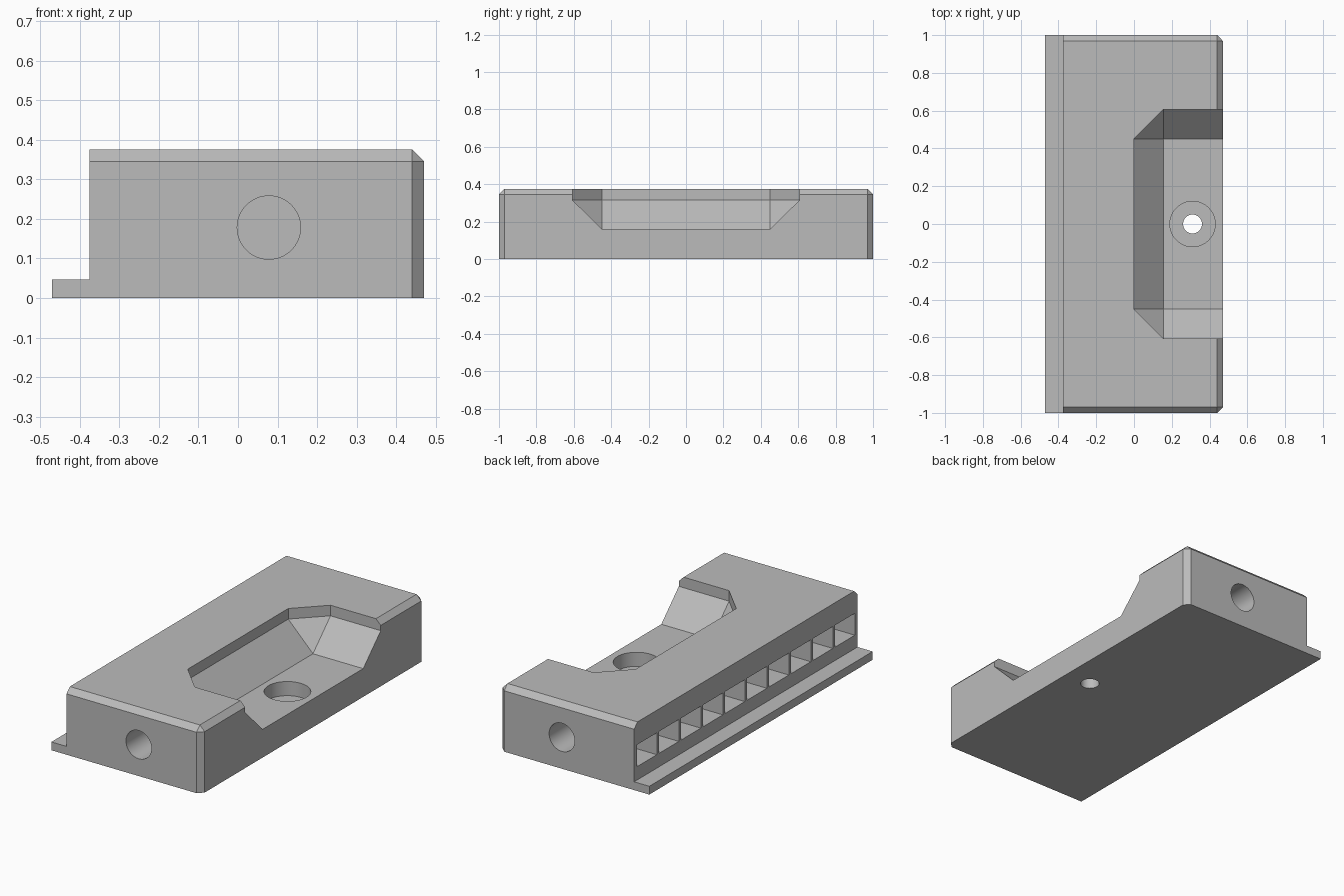
import bpy, bmesh, math
from mathutils import Matrix, Vector

default = bpy.data.objects.get("Cube")
if default:
    bpy.data.objects.remove(default, do_unlink=True)

grey = bpy.data.materials.new("plain grey")
grey.use_nodes = True
colour = (0.5, 0.5, 0.5, 1)
grey.diffuse_color = colour
grey.node_tree.nodes["Principled BSDF"].inputs["Base Color"].default_value = colour


def add_object(name, bm):
    bmesh.ops.recalc_face_normals(bm, faces=bm.faces)
    mesh = bpy.data.meshes.new(name)
    bm.to_mesh(mesh)
    bm.free()
    mesh.materials.append(grey)
    obj = bpy.data.objects.new(name, mesh)
    bpy.context.collection.objects.link(obj)
    return obj


def hull(name, points):
    """Convex solid around points, with its flat sides merged into single faces."""
    bm = bmesh.new()
    for p in points:
        bm.verts.new(p)
    bmesh.ops.convex_hull(bm, input=bm.verts)
    bmesh.ops.dissolve_limit(bm, angle_limit=math.radians(1), verts=bm.verts, edges=bm.edges)
    return add_object(name, bm)


def box(name, low, high):
    return hull(name, [(x, y, z) for x in (low[0], high[0])
                       for y in (low[1], high[1]) for z in (low[2], high[2])])


def cylinder(name, start, end, radius):
    a, b = Vector(start), Vector(end)
    turn = (b - a).to_track_quat('Z', 'Y').to_matrix().to_4x4()
    bm = bmesh.new()
    bmesh.ops.create_cone(bm, cap_ends=True, segments=64, radius1=radius, radius2=radius,
                          depth=(b - a).length,
                          matrix=Matrix.Translation((a + b) / 2) @ turn)
    return add_object(name, bm)


def combine(target, tool, operation='DIFFERENCE'):
    """Apply one boolean and discard the tool."""
    mod = target.modifiers.new("boolean", 'BOOLEAN')
    mod.operation = operation
    mod.solver = 'EXACT'
    mod.object = tool
    graph = bpy.context.evaluated_depsgraph_get()
    target.data = bpy.data.meshes.new_from_object(target.evaluated_get(graph))
    target.modifiers.clear()
    bpy.data.objects.remove(tool, do_unlink=True)


# Main block, chamfered on three top edges and the two right-hand corners
LEFT, RIGHT, HEIGHT, BEVEL = -0.375, 0.47, 0.375, 0.03
points = []
for s in (-1, 1):
    for z in (0, HEIGHT - BEVEL):
        points += [(LEFT, s, z), (RIGHT - BEVEL, s, z), (RIGHT, s * (1 - BEVEL), z)]
    points += [(LEFT, s * (1 - BEVEL), HEIGHT), (RIGHT - BEVEL, s * (1 - BEVEL), HEIGHT)]
block = hull("block", points)

# Thin lip along the base
combine(block, box("lip", (-0.47, -1, 0), (LEFT + 0.1, 1, 0.047)), 'UNION')

# Open recess with sloping sides under a short upright rim
FLOOR, RIM, OPEN = 0.16, 0.315, 0.7
points = []
for s in (-1, 1):
    points += [(0.155, s * 0.45, FLOOR), (OPEN, s * 0.45, FLOOR)]
    for z in (RIM, 0.6):
        points += [(0, s * 0.45, z), (0.155, s * 0.607, z), (OPEN, s * 0.607, z)]
combine(block, hull("recess_cutter", points))

# Counterbored screw hole in the recess floor
combine(block, cylinder("counterbore_cutter", (0.31, 0, 0.08), (0.31, 0, 0.3), 0.12))
combine(block, cylinder("screw_cutter", (0.31, 0, -0.1), (0.31, 0, 0.2), 0.05))

# Blind round hole in each end
for s in (-1, 1):
    combine(block, cylinder("end_hole_cutter", (0.078, s * 0.7, 0.178), (0.078, s * 1.2, 0.178), 0.08))

# Row of rectangular pockets along the left-hand wall
COUNT, PITCH, WIDTH = 10, 0.197, 0.18
for i in range(COUNT):
    y = (i - (COUNT - 1) / 2) * PITCH
    combine(block, box("pocket_cutter", (LEFT - 0.1, y - WIDTH / 2, 0.123),
                       (LEFT + 0.2, y + WIDTH / 2, 0.247)))

# Smooth hole walls, keep every other edge sharp
bpy.ops.object.select_all(action='DESELECT')
block.select_set(True)
bpy.context.view_layer.objects.active = block
bpy.ops.object.shade_smooth_by_angle(angle=math.radians(20))
